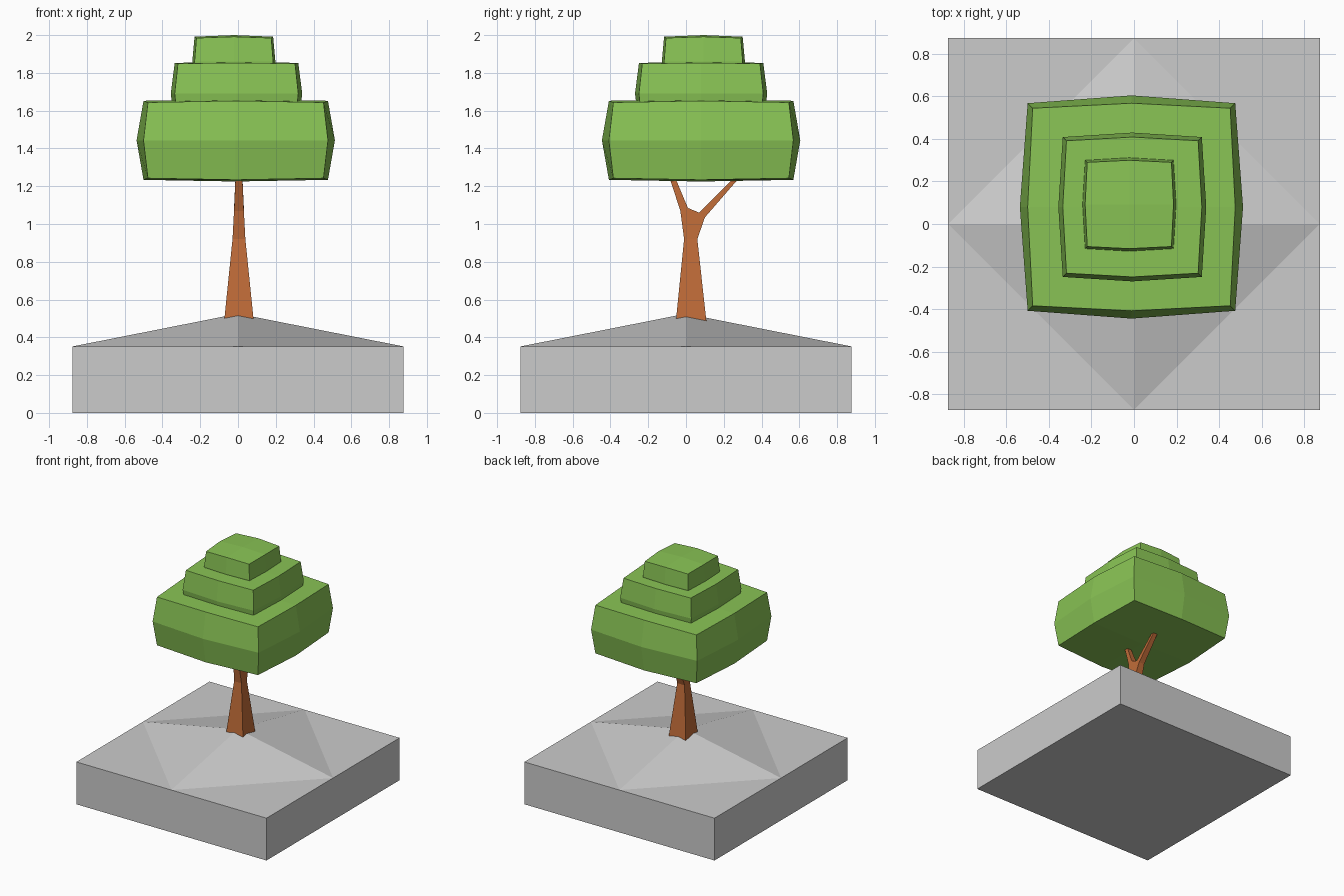
import bpy, bmesh
from mathutils import Vector

if "Cube" in bpy.data.objects:
    bpy.data.objects.remove(bpy.data.objects["Cube"])


def make_object(name, bm, colour=None):
    bmesh.ops.recalc_face_normals(bm, faces=bm.faces[:])
    mesh = bpy.data.meshes.new(name)
    bm.to_mesh(mesh)
    bm.free()
    ob = bpy.data.objects.new(name, mesh)
    bpy.context.collection.objects.link(ob)
    if colour:
        mesh.materials.append(colour)
    return ob


def material(name, rgb):
    mat = bpy.data.materials.new(name)
    mat.diffuse_color = (*rgb, 1)
    mat.use_nodes = True
    mat.node_tree.nodes["Principled BSDF"].inputs["Base Color"].default_value = mat.diffuse_color
    return mat


leaf = material("leaf_green", (0.25, 0.55, 0.09))
bark = material("bark_brown", (0.53, 0.15, 0.04))

# Ground block: square slab whose top rises to a low central peak
S, H = 0.875, 0.352
ring_xy = [(-1, -1), (0, -1), (1, -1), (1, 0), (1, 1), (0, 1), (-1, 1), (-1, 0)]
bm = bmesh.new()
rim = [bm.verts.new((x * S, y * S, H)) for x, y in ring_xy]
foot = [bm.verts.new((x * S, y * S, 0)) for x, y in ring_xy[::2]]
peak = bm.verts.new((0, 0, 0.525))
bm.faces.new(foot)
for i in range(4):
    a, m, b = rim[2 * i], rim[2 * i + 1], rim[(2 * i + 2) % 8]
    after = rim[(2 * i + 3) % 8]
    bm.faces.new((foot[i], foot[(i + 1) % 4], b, m, a))
    bm.faces.new((m, b, after))
    bm.faces.new((m, after, peak))
make_object("ground_block", bm)

# Trunk: forked side outline (y, z, half thickness in x)
outline = [
    (-0.06, 0.42, 0.085), (0.115, 0.42, 0.085),
    (0.06, 0.92, 0.034), (0.10, 1.035, 0.026), (0.33, 1.30, 0.016),
    (0.31, 1.30, 0.016), (0.07, 1.06, 0.026),
    (0.01, 1.085, 0.026), (-0.08, 1.30, 0.016),
    (-0.105, 1.30, 0.016), (-0.03, 1.07, 0.026), (-0.01, 0.92, 0.034),
]
bm = bmesh.new()
sides = [[bm.verts.new((0.005 + s * t, y, z)) for y, z, t in outline] for s in (-1, 1)]
panels = [(0, 1, 2, 11), (11, 2, 3, 6, 7, 10), (3, 4, 5, 6), (7, 8, 9, 10)]
for side in sides:
    for panel in panels:
        bm.faces.new([side[i] for i in panel])
n = len(outline)
for i in range(n):
    j = (i + 1) % n
    bm.faces.new((sides[0][i], sides[0][j], sides[1][j], sides[1][i]))
make_object("trunk", bm, bark)


# Foliage: cube divided once per edge, with bulging faces and pulled-in corners
def foliage(name, centre, half, pull, pull_z):
    bm = bmesh.new()
    bmesh.ops.create_cube(bm, size=2)
    bmesh.ops.subdivide_edges(bm, edges=bm.edges[:], cuts=1, use_grid_fill=True)
    for v in bm.verts:
        k = sum(abs(c) > 0.5 for c in v.co) - 1   # 0 face, 1 edge, 2 corner
        f = (pull[k], pull[k], pull_z[k])
        v.co = Vector([centre[a] + v.co[a] * half[a] * f[a] for a in range(3)])
    make_object(name, bm, leaf)


foliage("foliage_lower", (-0.012, 0.08, 1.443), (0.525, 0.525, 0.218),
        (1, 0.93, 0.885), (1, 0.96, 0.92))
foliage("foliage_middle", (-0.008, 0.08, 1.69), (0.348, 0.35, 0.168),
        (1, 0.94, 0.89), (1, 0.97, 0.95))
foliage("foliage_top", (-0.022, 0.092, 1.86), (0.22, 0.22, 0.14),
        (1, 0.945, 0.90), (1, 0.94, 0.89))
